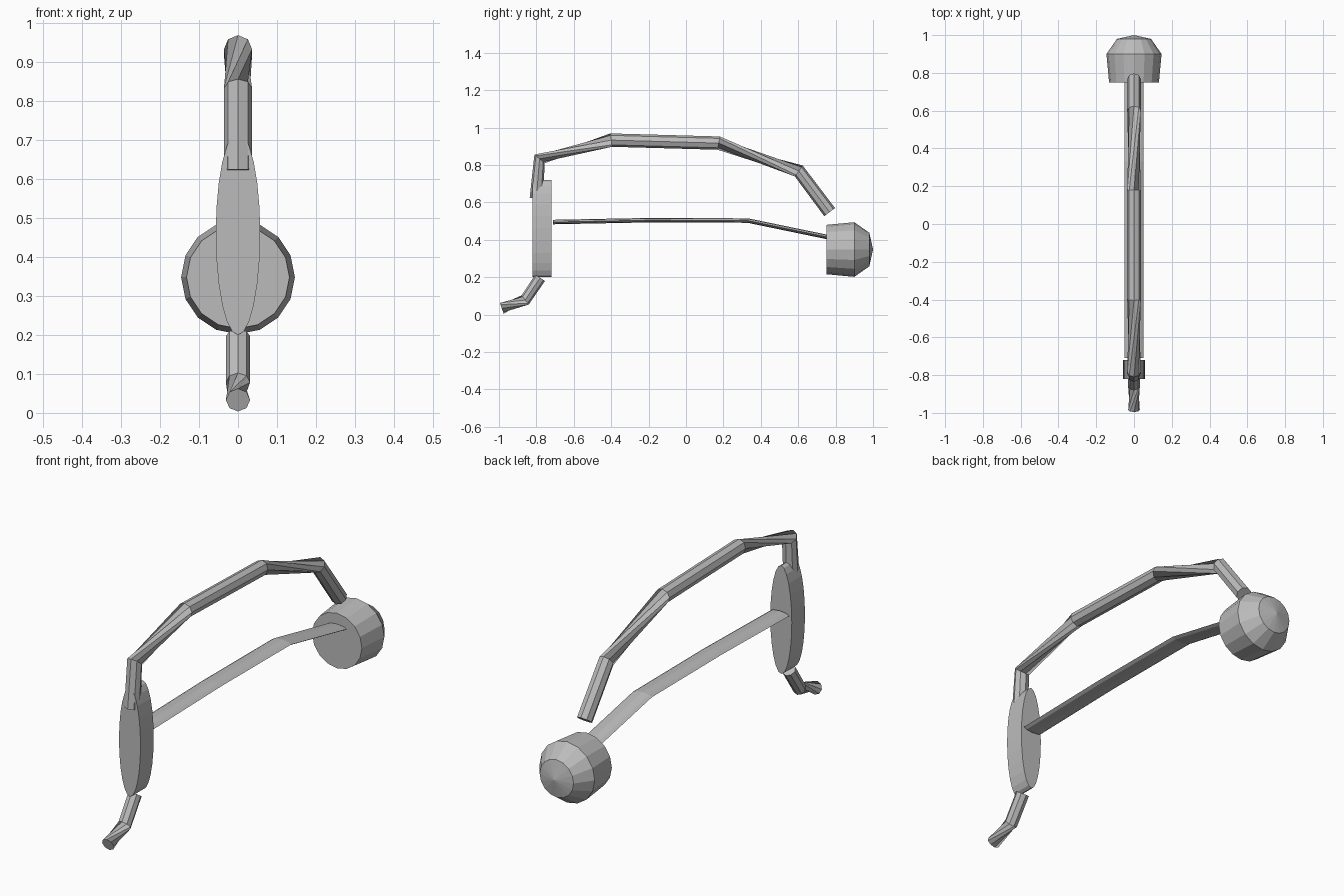
import bpy
import bmesh
from math import sin, cos, pi
from mathutils import Vector

cube = bpy.data.objects.get("Cube")
if cube:
    bpy.data.objects.remove(cube, do_unlink=True)

grey = bpy.data.materials.new("plain grey")
grey.use_nodes = True
colour = (0.5, 0.5, 0.5, 1)
grey.diffuse_color = colour
grey.node_tree.nodes["Principled BSDF"].inputs["Base Color"].default_value = colour


def loft(name, rings):
    """Join rings of points into a closed, flat shaded solid."""
    bm = bmesh.new()
    loops = [[bm.verts.new(p) for p in ring] for ring in rings]
    n = len(loops[0])
    for a, b in zip(loops, loops[1:]):
        for i in range(n):
            j = (i + 1) % n
            bm.faces.new((a[i], a[j], b[j], b[i]))
    bm.faces.new(loops[0])
    bm.faces.new(loops[-1])
    bmesh.ops.remove_doubles(bm, verts=bm.verts, dist=0.00005)
    bmesh.ops.recalc_face_normals(bm, faces=bm.faces)
    mesh = bpy.data.meshes.new(name)
    bm.to_mesh(mesh)
    bm.free()
    mesh.materials.append(grey)
    obj = bpy.data.objects.new(name, mesh)
    bpy.context.collection.objects.link(obj)
    return obj


def sweep(name, path, half_width, half_height, turns=None, sides=8):
    """Sweep an oval along a (y, z) path; turns are quarter twists at each point."""
    pts = [Vector((0, y, z)) for y, z in path]
    side = Vector((1, 0, 0))
    rings = []
    for k, p in enumerate(pts):
        tangent = Vector((0, 0, 0))
        if k > 0:
            tangent += (p - pts[k - 1]).normalized()
        if k < len(pts) - 1:
            tangent += (pts[k + 1] - p).normalized()
        up = side.cross(tangent.normalized())
        twist = turns[k] * pi / 2 if turns else 0
        angles = [2 * pi * i / sides + twist for i in range(sides)]
        rings.append([p + side * half_width * sin(a) + up * half_height * cos(a)
                      for a in angles])
    return loft(name, rings)


def lathe(name, profile, centre_z, half_width=1, half_height=1, sides=16):
    """Round shape about the y direction from (y, radius) pairs."""
    angles = [2 * pi * i / sides for i in range(sides)]
    return loft(name, [[(r * half_width * cos(a), y, centre_z + r * half_height * sin(a))
                        for a in angles] for y, r in profile])


# Upright oval plate
lathe("oval_plate", [(-0.82, 1), (-0.72, 1)], 0.46, 0.057, 0.26, 24)

# Rounded weight at the back
lathe("back_knob", [(0.75, 0.132), (0.9, 0.146), (0.98, 0.09), (1.0, 0.0)], 0.348)

# Arched upper bar with twisted bends
sweep("arched_bar",
      [(-0.80, 0.622), (-0.783, 0.833), (-0.4, 0.933),
       (0.175, 0.917), (0.603, 0.768), (0.768, 0.548)],
      0.036, 0.036, [0, 0, 1, 1, 2, 2])

# Flat strap joining plate and knob
sweep("flat_strap", [(-0.71, 0.495), (-0.2, 0.505), (0.33, 0.503), (0.77, 0.412)],
      0.05, 0.012)

# Small hook under the plate
sweep("lower_hook", [(-0.78, 0.197), (-0.86, 0.078), (-0.985, 0.033)],
      0.031, 0.031, [0, 0, 1])
